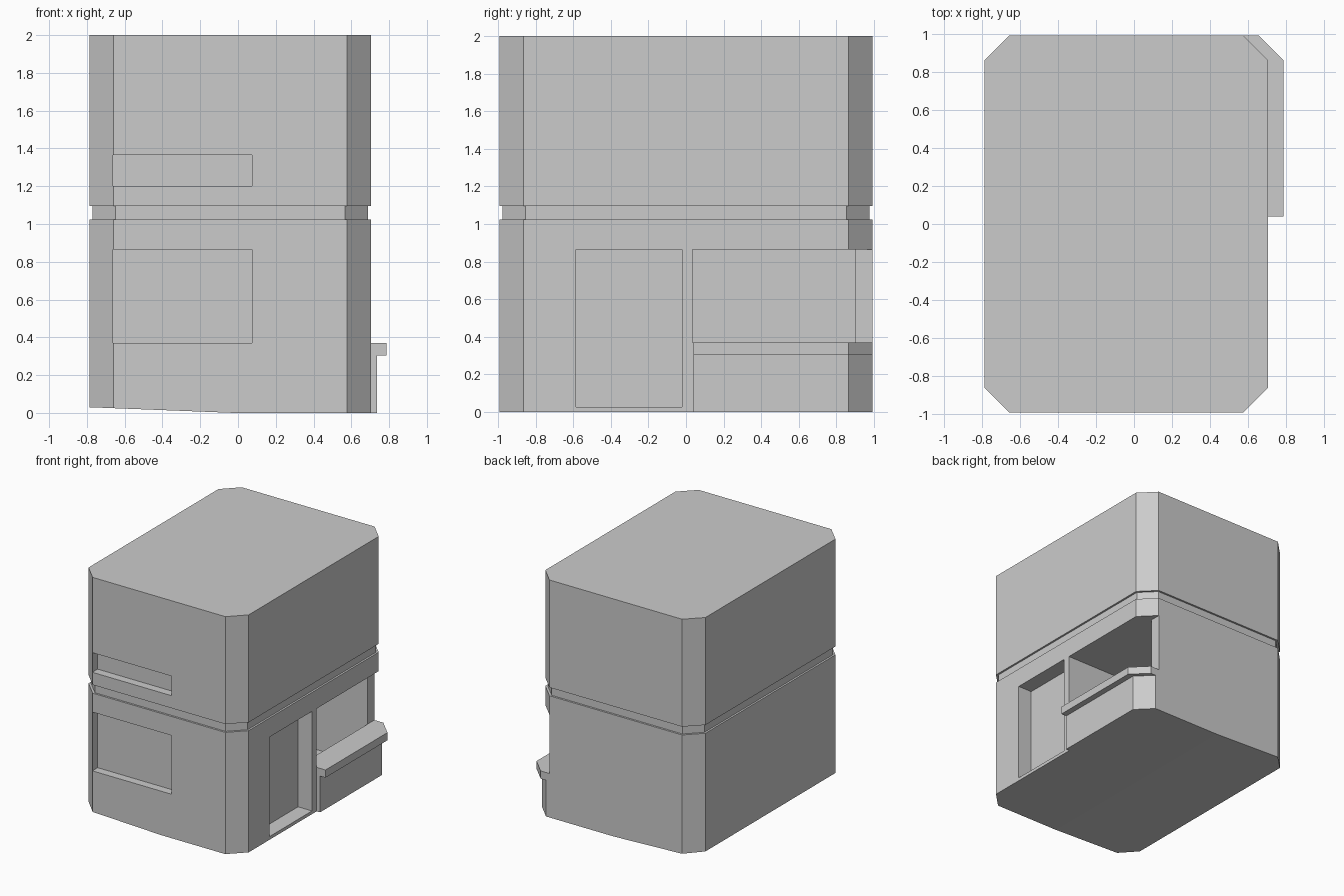
import bpy, bmesh

if "Cube" in bpy.data.objects:
    bpy.data.objects.remove(bpy.data.objects["Cube"])

X0, X1, Y, C = -0.787, 0.705, 0.993, 0.128   # body extents and corner chamfer


def make(name, bm):
    bmesh.ops.recalc_face_normals(bm, faces=bm.faces)
    me = bpy.data.meshes.new(name)
    bm.to_mesh(me)
    bm.free()
    ob = bpy.data.objects.new(name, me)
    bpy.context.collection.objects.link(ob)
    return ob


def loft(name, rings):
    """Closed solid through rings of 3D points."""
    bm = bmesh.new()
    vs = [[bm.verts.new(p) for p in r] for r in rings]
    n = len(rings[0])
    for a, b in zip(vs, vs[1:]):
        for i in range(n):
            j = (i + 1) % n
            bm.faces.new((a[i], a[j], b[j], b[i]))
    bm.faces.new(vs[0][::-1])
    bm.faces.new(vs[-1])
    return make(name, bm)


def prism(name, outline, z0, z1):
    return loft(name, [[(x, y, z) for x, y in outline] for z in (z0, z1)])


def box(name, x0, x1, y0, y1, z0, z1):
    return prism(name, [(x0, y0), (x1, y0), (x1, y1), (x0, y1)], z0, z1)


def octagon(inset, z):
    a, b, y, c = X0 + inset, X1 - inset, Y - inset, C - inset * 0.4
    return [(x, v, z) for x, v in (
        (a + c, -y), (b - c, -y), (b, -y + c), (b, y - c),
        (b - c, y), (a + c, y), (a, y - c), (a, -y + c))]


def cut(target, cutter):
    cutter.hide_render = True
    m = target.modifiers.new("cut", 'BOOLEAN')
    m.operation, m.solver, m.object = 'DIFFERENCE', 'EXACT', cutter
    bpy.context.view_layer.objects.active = target
    bpy.ops.object.modifier_apply(modifier=m.name)
    bpy.data.objects.remove(cutter)


# Two-storey chamfered body with a groove between the floors
body = loft("building_body", [octagon(i, z) for i, z in (
    (0, 0), (0, 1.025), (0.016, 1.025), (0.016, 1.095), (0, 1.095), (0, 2))])

# Slightly raised underside on the left half
slope = [(-0.9, 0.0343), (0.2, -0.0086), (0.2, -0.2), (-0.9, -0.2)]
cut(body, loft("underside_cutter", [[(x, y, z) for x, z in slope] for y in (-1.2, 1.2)]))

# Front windows: large below, narrow strip above
for z0, z1 in ((0.37, 0.865), (1.2, 1.365)):
    cut(body, box("window_cutter", -0.662, 0.075, -1.2, -Y + 0.07, z0, z1))

# Door recess on the right side
cut(body, box("door_cutter", 0.575, 1, -0.585, -0.022, 0.027, 0.865))

# Serving room, then its corner opening
cut(body, box("room_cutter", 0, 0.576, 0.035, 0.9, 0.03, 0.865))
cut(body, box("opening_cutter", 0.575, 1, 0.035, 1.2, 0.37, 0.865))

# Counter base and overhanging counter top, both following the chamfered corner
for name, x, z0, z1 in (("counter_base", 0.737, 0, 0.305),
                        ("counter_top", 0.787, 0.305, 0.37)):
    prism(name, [(X1, 0.04), (x, 0.04), (x, Y - C), (x - C, Y),
                 (X1 - C, Y), (X1, Y - C)], z0, z1)
